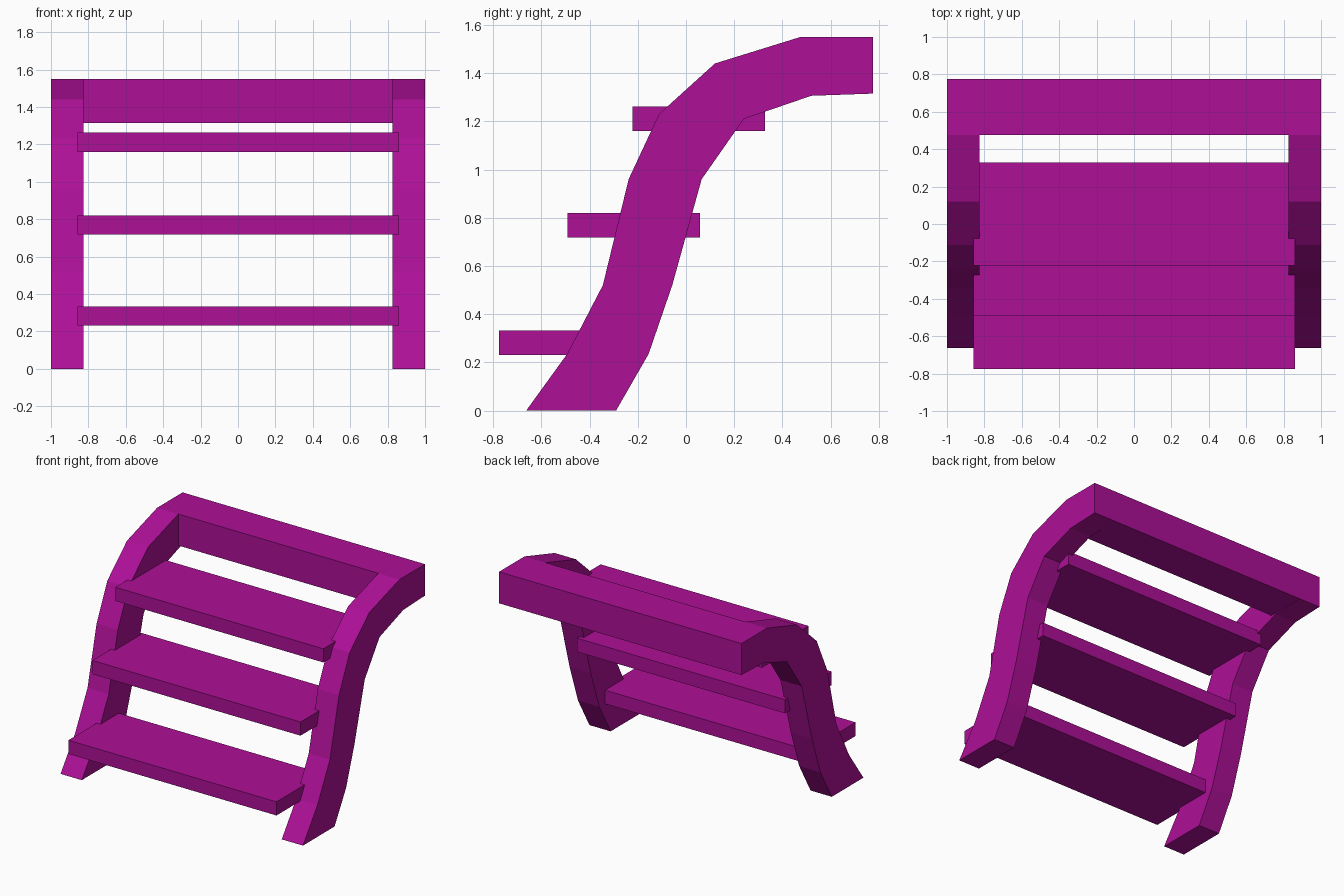
import bpy, bmesh

if "Cube" in bpy.data.objects:
    bpy.data.objects.remove(bpy.data.objects["Cube"])

mat = bpy.data.materials.new("magenta_paint")
mat.diffuse_color = (0.42, 0.005, 0.31, 1)
mat.use_nodes = True
mat.node_tree.nodes["Principled BSDF"].inputs["Base Color"].default_value = mat.diffuse_color


def extrude_profile(name, profile, x0, x1):
    """Extrude a closed (y, z) outline along x."""
    bm = bmesh.new()
    face = bm.faces.new([bm.verts.new((x0, y, z)) for y, z in profile])
    ext = bmesh.ops.extrude_face_region(bm, geom=[face])
    moved = [v for v in ext["geom"] if isinstance(v, bmesh.types.BMVert)]
    bmesh.ops.translate(bm, verts=moved, vec=(x1 - x0, 0, 0))
    bmesh.ops.recalc_face_normals(bm, faces=bm.faces[:])
    mesh = bpy.data.meshes.new(name)
    bm.to_mesh(mesh)
    bm.free()
    mesh.materials.append(mat)
    obj = bpy.data.objects.new(name, mesh)
    bpy.context.collection.objects.link(obj)
    return obj


def box(name, x0, x1, y0, y1, z0, z1):
    return extrude_profile(name, [(y0, z0), (y1, z0), (y1, z1), (y0, z1)], x0, x1)


# Curved side rails: front/upper edge, then back/lower edge
upper = [(-0.663, 0), (-0.493, 0.235), (-0.345, 0.52), (-0.238, 0.96),
         (-0.112, 1.23), (0.12, 1.44), (0.475, 1.55), (0.775, 1.55)]
lower = [(0.775, 1.315), (0.52, 1.306), (0.24, 1.21), (0.065, 0.96),
         (-0.057, 0.52), (-0.155, 0.235), (-0.29, 0)]
extrude_profile("left_rail", upper + lower, -1.0, -0.825)
extrude_profile("right_rail", upper + lower, 0.825, 1.0)

# Top landing beam between the rails
box("top_beam", -0.825, 0.825, 0.475, 0.775, 1.315, 1.55)

# Treads let into the rails
for i, (y, z) in enumerate([(-0.775, 0.23), (-0.492, 0.717), (-0.222, 1.16)]):
    box(f"tread_{i + 1}", -0.857, 0.86, y, y + 0.55, z, z + 0.102)
